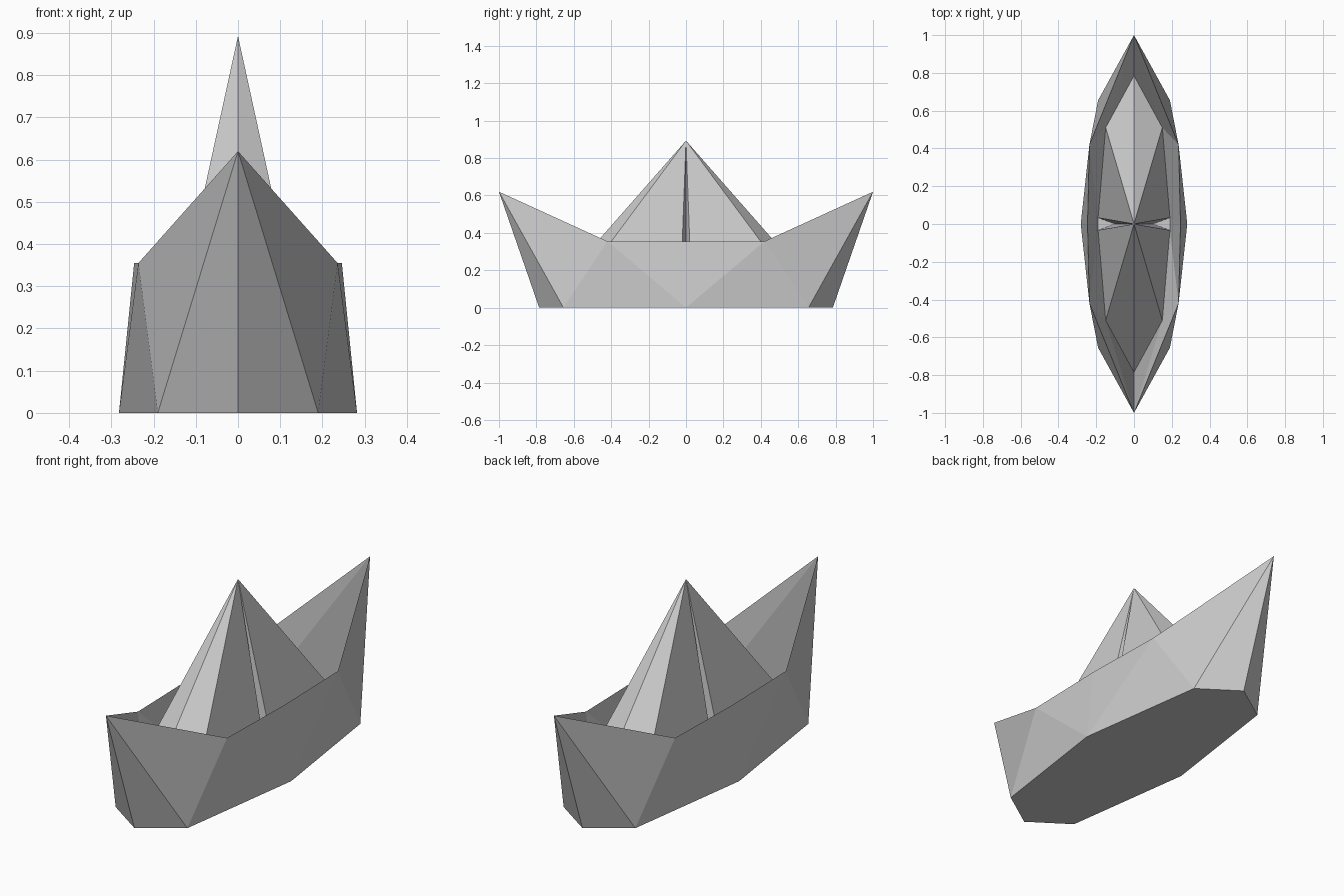
import bpy
import bmesh
from mathutils import Vector

cube = bpy.data.objects.get("Cube")
if cube:
    bpy.data.objects.remove(cube, do_unlink=True)

# Plain paper
paper = bpy.data.materials.new("grey paper")
paper.use_nodes = True
GREY = (0.6, 0.6, 0.6, 1)
paper.diffuse_color = GREY
paper.node_tree.nodes["Principled BSDF"].inputs["Base Color"].default_value = GREY

# Fold corners of one quarter of the boat (left, back)
P = {
    "centre": (0, 0, 0),
    "keel": (0, 0.785, 0),
    "bilge": (0.19, 0.655, 0),
    "beam": (0.282, 0, 0),
    "tip": (0, 1, 0.62),
    "rim": (0.236, 0.42, 0.355),
    "rim_mid": (0.246, 0, 0.355),
    "apex": (0, 0, 0.893),
    "fold": (0.15, 0.51, 0.205),
    "foot": (0.19, 0.033, 0),
    "foot_mid": (0.19, 0, 0),
    "groove": (0.1, 0, 0),
}


def folded_part(name, faces, inside):
    """Folds a quarter from named corners, facing away from inside, and mirrors it."""
    bm = bmesh.new()
    used = {}
    for face in faces:
        corners = face.split()
        for c in corners:
            if c not in used:
                used[c] = bm.verts.new(P[c])
        f = bm.faces.new([used[c] for c in corners])
        f.normal_update()
        if f.normal.dot(f.calc_center_median() - Vector(inside)) < 0:
            f.normal_flip()
    mesh = bpy.data.meshes.new(name)
    bm.to_mesh(mesh)
    bm.free()
    mesh.materials.append(paper)
    obj = bpy.data.objects.new(name, mesh)
    bpy.context.collection.objects.link(obj)
    mirror = obj.modifiers.new("mirror", 'MIRROR')
    mirror.use_axis = (True, True, False)
    mirror.merge_threshold = 0.0005


# Outer hull with flat bottom
folded_part("hull", [
    "centre beam bilge keel",
    "keel bilge tip",
    "bilge rim tip",
    "beam rim bilge",
    "beam rim_mid rim",
], (0, 0.1, 0.1))

# Inner folds from the rim down to the peak
folded_part("inner_lining", [
    "tip keel fold",
    "tip fold rim",
    "rim fold foot",
    "rim foot rim_mid",
    "rim_mid foot foot_mid",
], (0, 0, -9))

# Floor showing in the side slits
folded_part("slit_floor", ["groove foot foot_mid"], (0, 0, -9))

# Central peak with a narrow slit on each side
folded_part("peak", [
    "apex fold keel",
    "apex foot fold",
    "apex groove foot",
], (0.05, 0.2, 0.2))
